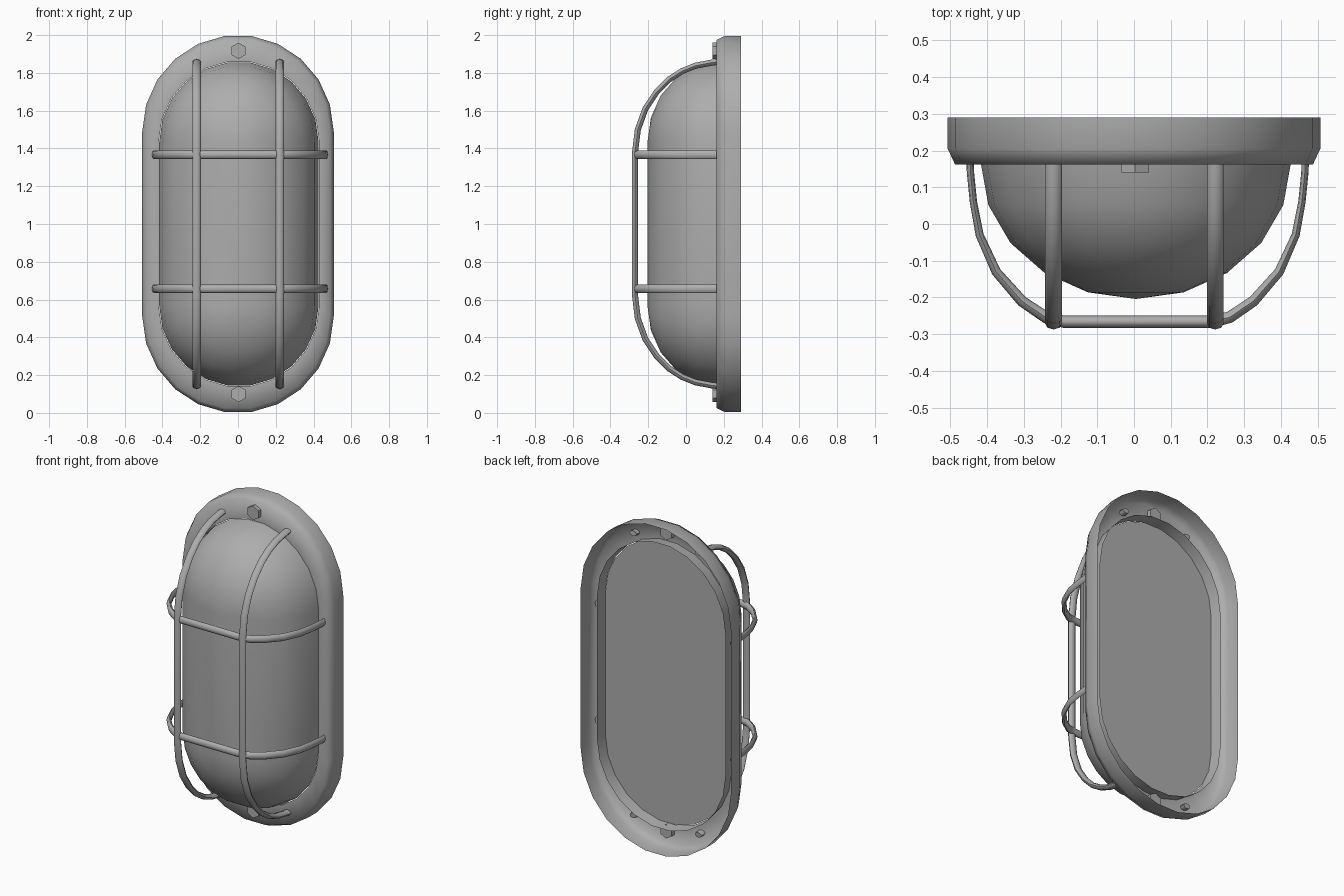
import bpy, bmesh, math
from mathutils import Vector

if "Cube" in bpy.data.objects:
    bpy.data.objects.remove(bpy.data.objects["Cube"])

grey = bpy.data.materials.new("dark_grey")
grey.diffuse_color = (0.42, 0.42, 0.42, 1)
grey.use_nodes = True
grey.node_tree.nodes["Principled BSDF"].inputs["Base Color"].default_value = grey.diffuse_color


def finish(name, bm, angle=35):
    bmesh.ops.remove_doubles(bm, verts=bm.verts, dist=0.0005)
    me = bpy.data.meshes.new(name)
    bm.to_mesh(me)
    bm.free()
    me.materials.append(grey)
    ob = bpy.data.objects.new(name, me)
    bpy.context.collection.objects.link(ob)
    bpy.ops.object.select_all(action='DESELECT')
    ob.select_set(True)
    bpy.context.view_layer.objects.active = ob
    bpy.ops.object.shade_smooth_by_angle(angle=math.radians(angle))
    return ob


def stadium(r, half, y, cx, n=11):
    """Upright stadium outline: two half circles joined by straight sides."""
    pts = []
    rz = r / math.cos(math.pi / (2 * n))
    for side in (0, 1):
        zc = 1 + half * (1 - 2 * side)
        for i in range(n + 1):
            a = math.pi * (side + i / n)
            pts.append((cx + r * math.cos(a), y, zc + r * math.sin(a) * rz / r if r else zc))
    return pts


def loft(name, rings, angle=35, caps=(False, False)):
    bm = bmesh.new()
    loops = [[bm.verts.new(p) for p in ring] for ring in rings]
    for a, b in zip(loops, loops[1:]):
        for j in range(len(a)):
            k = (j + 1) % len(a)
            bm.faces.new((a[j], a[k], b[k], b[j]))
    if caps[0]:
        bm.faces.new(loops[0][::-1])
    if caps[1]:
        bm.faces.new(loops[-1])
    if all(caps):
        bmesh.ops.recalc_face_normals(bm, faces=bm.faces)
    return finish(name, bm, angle)


def bar(name, path, across, thick, sides=8):
    """Oval rod swept along a planar path; thick holds half thickness per point."""
    path = [Vector(p) for p in path]
    rings = []
    for i, p in enumerate(path):
        t = (path[min(i + 1, len(path) - 1)] - path[max(i - 1, 0)]).normalized()
        nrm = t.cross(across)
        rings.append([p + across * 0.023 * math.cos(2 * math.pi * s / sides)
                      + nrm * thick[i] * math.sin(2 * math.pi * s / sides)
                      for s in range(sides)])
    return loft(name, rings, 60, caps=(True, True))


# Mounting frame: outer wall, chamfer, front plate and inner sleeve
loft("mounting_frame", [stadium(r, h, y, cx) for r, h, y, cx in (
    (0.507, 0.488, 0.29, 0), (0.507, 0.488, 0.205, 0), (0.487, 0.488, 0.162, 0),
    (0.425, 0.433, 0.162, 0.005), (0.433, 0.433, 0.232, 0.005))], 80)

# Domed lens, closed by a flat back
steps = 5
loft("lens_dome", [stadium(0.422 * math.cos(a) if i < steps else 0, 0.433,
                           0.166 - 0.37 * math.sin(a), 0.005)
                   for i, a in enumerate(k * math.pi / 2 / steps for k in range(steps + 1))],
     40, caps=(True, False))

# Upright cage bars
half = [(0.86, 0.195), (0.855, 0.14), (0.838, 0.05), (0.81, -0.02), (0.765, -0.09),
        (0.70, -0.155), (0.61, -0.215), (0.50, -0.255), (0.37, -0.271)]
prof = half + [(-z, y) for z, y in reversed(half)]
for side, x in (("left", -0.219), ("right", 0.221)):
    bar("upright_bar_" + side, [(x, y, 1 + z) for z, y in prof],
        Vector((1, 0, 0)), [0.016] * len(prof))

# Cross cage bars
half = [(0.457, 0.195), (0.455, 0.14), (0.447, 0.06), (0.43, -0.03),
        (0.385, -0.13), (0.315, -0.21), (0.25, -0.254), (0.20, -0.266)]
prof = half + [(-x, y) for x, y in reversed(half)]
th = [0.010, 0.010, 0.010, 0.011, 0.013, 0.015, 0.016, 0.017]
for level, z in (("lower", 0.657), ("upper", 1.367)):
    bar("cross_bar_" + level, [(0.01 + x, y, z) for x, y in prof],
        Vector((0, 0, 1)), th + th[::-1])

# Hexagonal fixing bolts
for level, z in (("lower", 0.10), ("upper", 1.917)):
    loft("bolt_" + level, [[(0.003 + 0.043 * math.sin(math.pi * i / 3), y,
                             z + 0.043 * math.cos(math.pi * i / 3)) for i in range(6)]
                           for y in (0.19, 0.14)], 30, caps=(True, True))
